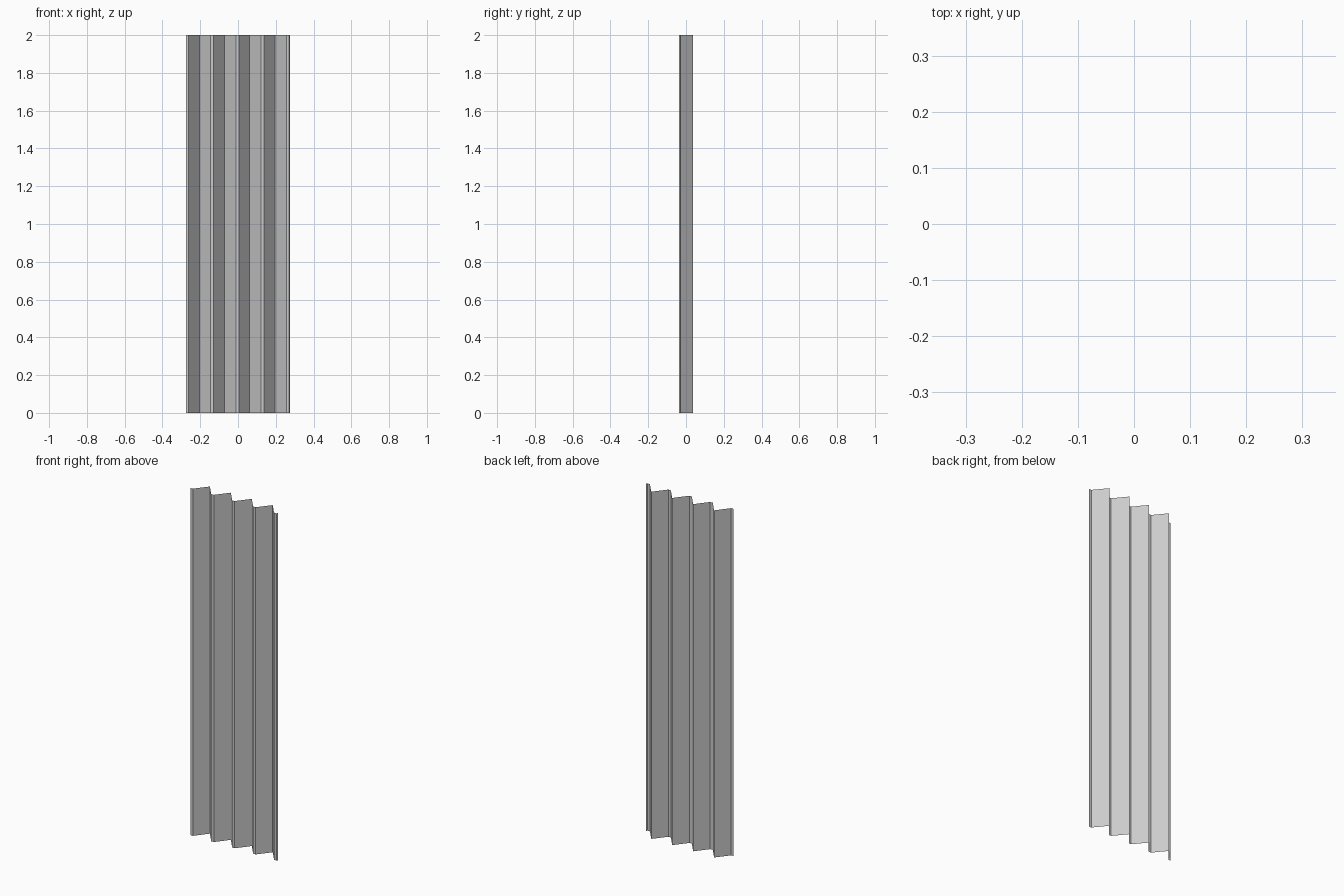
import bpy

if "Cube" in bpy.data.objects:
    bpy.data.objects.remove(bpy.data.objects["Cube"])

PITCH = 0.1335    # spacing of the folds
LOW, HIGH = -0.0365, 0.0365
HEIGHT = 2.0

# Zigzag profile: flat valley, rise to a sharp ridge, fall to the next valley
profile = [(-0.276, LOW)]
for i in range(4):
    x = -0.2625 + i * PITCH
    profile += [(x, LOW), (x + 0.0577, HIGH), (x + 0.1175, LOW)]
# last valley and the small upturned lip at the right edge
profile += [(0.2695, LOW), (0.276, LOW + 0.008)]

# Extrude the profile upwards as a thin folded sheet
n = len(profile)
verts = [(x, y, z) for z in (0, HEIGHT) for x, y in profile]
faces = [(i, i + 1, n + i + 1, n + i) for i in range(n - 1)]

mesh = bpy.data.meshes.new("corrugated_panel")
mesh.from_pydata(verts, [], faces)
mesh.update()
panel = bpy.data.objects.new("corrugated_panel", mesh)
bpy.context.collection.objects.link(panel)
